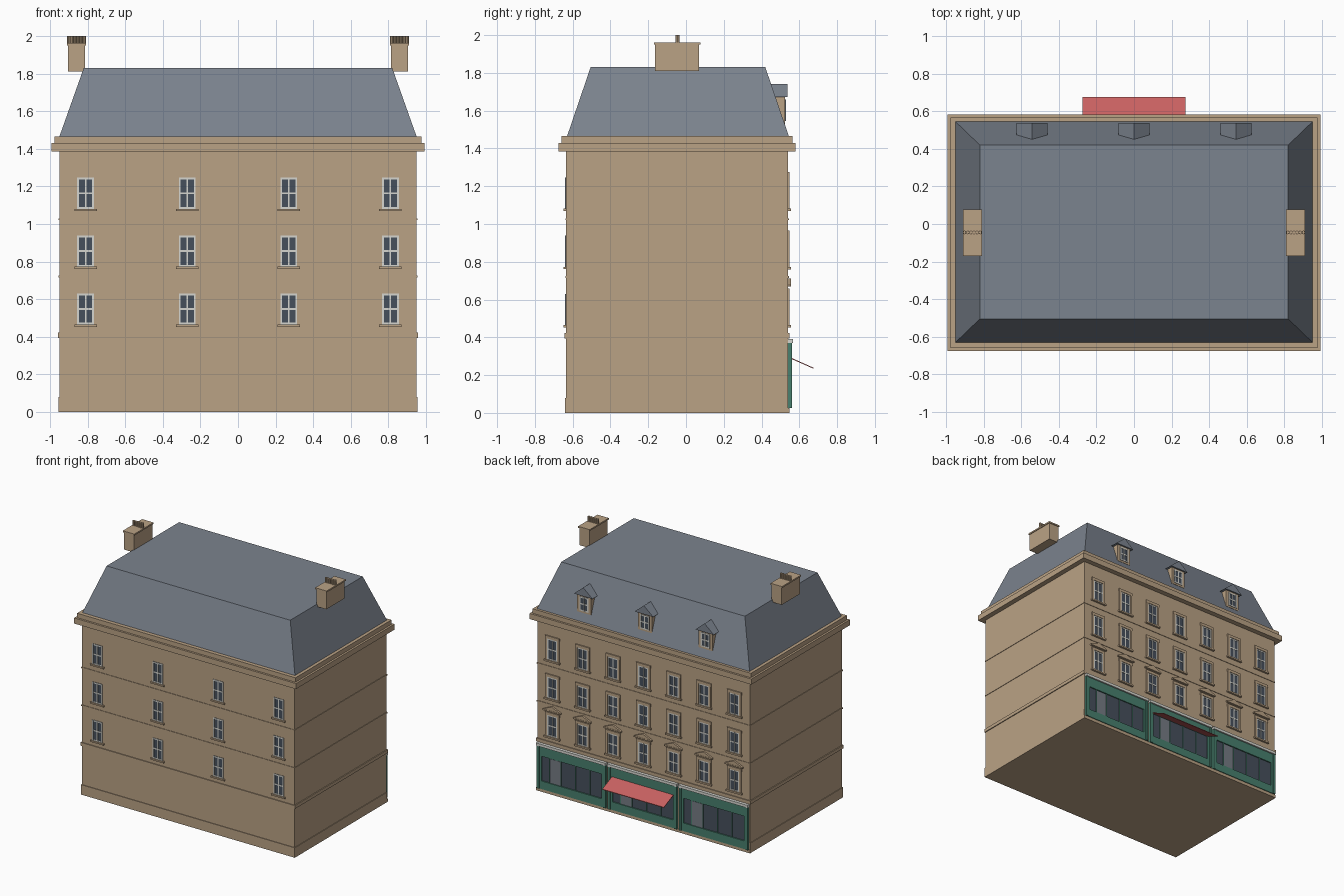
import bpy, bmesh, math

if "Cube" in bpy.data.objects:
    bpy.data.objects.remove(bpy.data.objects["Cube"])


def mat(name, r, g, b):
    m = bpy.data.materials.new(name)
    lin = [((c / 255 + 0.055) / 1.055) ** 2.4 for c in (r, g, b)]
    m.diffuse_color = (*lin, 1)
    m.use_nodes = True
    m.node_tree.nodes["Principled BSDF"].inputs["Base Color"].default_value = m.diffuse_color
    return m


STONE = mat("tan stone", 186, 162, 133)
SLATE = mat("blue grey slate", 123, 131, 142)
GLASS = mat("dark glass", 70, 80, 92)
PALE = mat("pale paint", 214, 214, 208)
GREEN = mat("shop green", 72, 128, 110)
RED = mat("awning red", 200, 97, 97)
DOOR = mat("light glass", 118, 124, 133)


class Part:
    """Collects boxes and extruded profiles into one named object."""

    def __init__(self, name, material):
        self.name, self.material, self.bm = name, material, bmesh.new()

    def prism(self, lower, upper):
        a = [self.bm.verts.new(p) for p in lower]
        b = [self.bm.verts.new(p) for p in upper]
        self.bm.faces.new(a)
        self.bm.faces.new(b)
        for i in range(len(a)):
            j = (i + 1) % len(a)
            self.bm.faces.new((a[i], a[j], b[j], b[i]))

    def box(self, x0, x1, y0, y1, z0, z1):
        r = ((x0, y0), (x1, y0), (x1, y1), (x0, y1))
        self.prism([(x, y, z0) for x, y in r], [(x, y, z1) for x, y in r])

    def wall_box(self, x0, x1, wall, side, depth, z0, z1):
        y = sorted((wall - side * 0.004, wall + side * depth))
        self.box(x0, x1, y[0], y[1], z0, z1)

    def finish(self):
        bmesh.ops.recalc_face_normals(self.bm, faces=self.bm.faces)
        me = bpy.data.meshes.new(self.name)
        self.bm.to_mesh(me)
        self.bm.free()
        me.materials.append(self.material)
        ob = bpy.data.objects.new(self.name, me)
        bpy.context.collection.objects.link(ob)


# Main dimensions
X, Y0, Y1 = 0.95, -0.635, 0.54


def ring(part, grow, z0, z1):
    part.box(-X - grow, X + grow, Y0 - grow, Y1 + grow, z0, z1)


# Walls
walls = Part("walls", STONE)
ring(walls, 0, 0, 1.40)
walls.finish()

# Plinth on the three plain sides, low at the shop
plinth = Part("plinth", STONE)
plinth.box(-X - 0.005, X + 0.005, Y0 - 0.005, Y1, 0, 0.08)
plinth.box(-X - 0.005, X + 0.005, Y1 - 0.01, Y1 + 0.008, 0, 0.025)
plinth.finish()

# String courses and cornice
bands = Part("string_courses", STONE)
ring(bands, 0.007, 0.395, 0.422)
for z in (0.72, 1.025):
    ring(bands, 0.004, z - 0.005, z + 0.005)
bands.finish()
cornice = Part("cornice", STONE)
ring(cornice, 0.041, 1.385, 1.43)
ring(cornice, 0.025, 1.43, 1.466)
cornice.finish()

# Mansard roof
roof = Part("mansard_roof", SLATE)
base = [(-X, -0.63), (X, -0.63), (X, 0.545), (-X, 0.545)]
top = [(-0.82, -0.505), (0.82, -0.505), (0.82, 0.42), (-0.82, 0.42)]
roof.prism([(x, y, 1.464) for x, y in base], [(x, y, 1.83) for x, y in top])
roof.finish()

# Chimneys with a row of pots
chimney, pots = Part("chimneys", STONE), Part("chimney_pots", STONE)
for s in (-1, 1):
    cx = s * 0.859
    chimney.box(cx - 0.045, cx + 0.045, -0.164, 0.07, 1.81, 1.95)
    chimney.box(cx - 0.051, cx + 0.051, -0.17, 0.076, 1.95, 1.962)
    for i in range(6):
        px = cx + (i - 2.5) * 0.0165
        c = [(px + 0.0085 * math.cos(a * math.tau / 8),
              -0.045 + 0.0105 * math.sin(a * math.tau / 8)) for a in range(8)]
        pots.prism([(x, y, 1.96) for x, y in c], [(x, y, 2.0) for x, y in c])
chimney.finish()
pots.finish()

# Windows: glass plate, pale frame bars, stone trim
glass = Part("window_glass", GLASS)
frames = Part("window_frames", PALE)
trim = Part("window_trim", STONE)


def window(x, z0, z1, w, wall, side):
    glass.wall_box(x - w, x + w, wall, side, 0.002, z0, z1)
    for dx, hw in ((-w + 0.005, 0.005), (w - 0.005, 0.005), (0, 0.004)):
        frames.wall_box(x + dx - hw, x + dx + hw, wall, side, 0.005, z0, z1)
    for z in (z0 + 0.005, (z0 + z1) / 2, z1 - 0.005):
        frames.wall_box(x - w, x + w, wall, side, 0.0045, z - 0.005, z + 0.005)


for row in range(3):
    z = 0.465 + row * 0.308
    # plain elevation
    for x in (-0.81, -0.27, 0.27, 0.81):
        window(x, z, z + 0.165, 0.045, Y0, -1)
        trim.wall_box(x - 0.06, x + 0.06, Y0, -1, 0.013, z - 0.012, z)
    # street elevation with surrounds
    for col in range(-3, 4):
        x = col * 0.271
        window(x, z, z + 0.17, 0.045, Y1, 1)
        trim.wall_box(x - 0.07, x + 0.07, Y1, 1, 0.016, z - 0.013, z)
        trim.wall_box(x - 0.064, x + 0.064, Y1, 1, 0.009, z + 0.17, z + 0.193)
        for s in (-1, 1):
            e = sorted((x + s * 0.045, x + s * 0.062))
            trim.wall_box(e[0], e[1], Y1, 1, 0.009, z, z + 0.17)
        if row == 0:
            # pediment
            trim.wall_box(x - 0.078, x + 0.078, Y1, 1, 0.017, 0.668, 0.678)
            tri = [(x - 0.078, 0.678), (x + 0.078, 0.678), (x, 0.712)]
            trim.prism([(a, Y1, b) for a, b in tri],
                       [(a, Y1 + 0.015, b) for a, b in tri])

# Dormers
cheeks, caps = Part("dormer_walls", STONE), Part("dormer_roofs", SLATE)
for x in (-0.542, 0, 0.542):
    cheeks.box(x - 0.062, x + 0.062, 0.46, 0.525, 1.53, 1.68)
    window(x, 1.545, 1.66, 0.04, 0.525, 1)
    gable = [(x - 0.083, 1.672), (x + 0.083, 1.672), (x, 1.742)]
    caps.prism([(a, 0.445, b) for a, b in gable],
               [(a, 0.538, b) for a, b in gable])
for p in (cheeks, caps, glass, frames, trim):
    p.finish()

# Shop fronts: three bays
shop, panes = Part("shop_fronts", GREEN), Part("shop_glass", GLASS)
doors, shelf = Part("shop_doors", DOOR), Part("shop_cornice", PALE)
for x in (-0.635, 0, 0.635):
    h, g = 0.307, 0.27
    panes.wall_box(x - g, x + g, Y1, 1, 0.005, 0.08, 0.30)
    doors.wall_box(x + 0.10, x + 0.20, Y1, 1, 0.007, 0.08, 0.285)
    shop.wall_box(x - h, x + h, Y1, 1, 0.014, 0.29, 0.37)
    shop.wall_box(x - h, x + h, Y1, 1, 0.014, 0.025, 0.09)
    for s in (-1, 1):
        e = sorted((x + s * g, x + s * h))
        shop.wall_box(e[0], e[1], Y1, 1, 0.014, 0.09, 0.29)
        e = sorted((x + s * 0.287, x + s * h))
        shop.wall_box(e[0], e[1], Y1, 1, 0.02, 0.025, 0.37)
    for dx in (0.20, 0.10, -0.03, -0.16):
        shop.wall_box(x + dx - 0.003, x + dx + 0.003, Y1, 1, 0.010, 0.08, 0.29)
    shelf.wall_box(x - h - 0.003, x + h + 0.003, Y1, 1, 0.026, 0.37, 0.392)
for p in (shop, panes, doors, shelf):
    p.finish()

# Sloping awning over the middle bay
awning = Part("awning", RED)
side = [(0.552, 0.288), (0.675, 0.234), (0.675, 0.239), (0.552, 0.294)]
awning.prism([(-0.275, y, z) for y, z in side], [(0.275, y, z) for y, z in side])
awning.finish()
